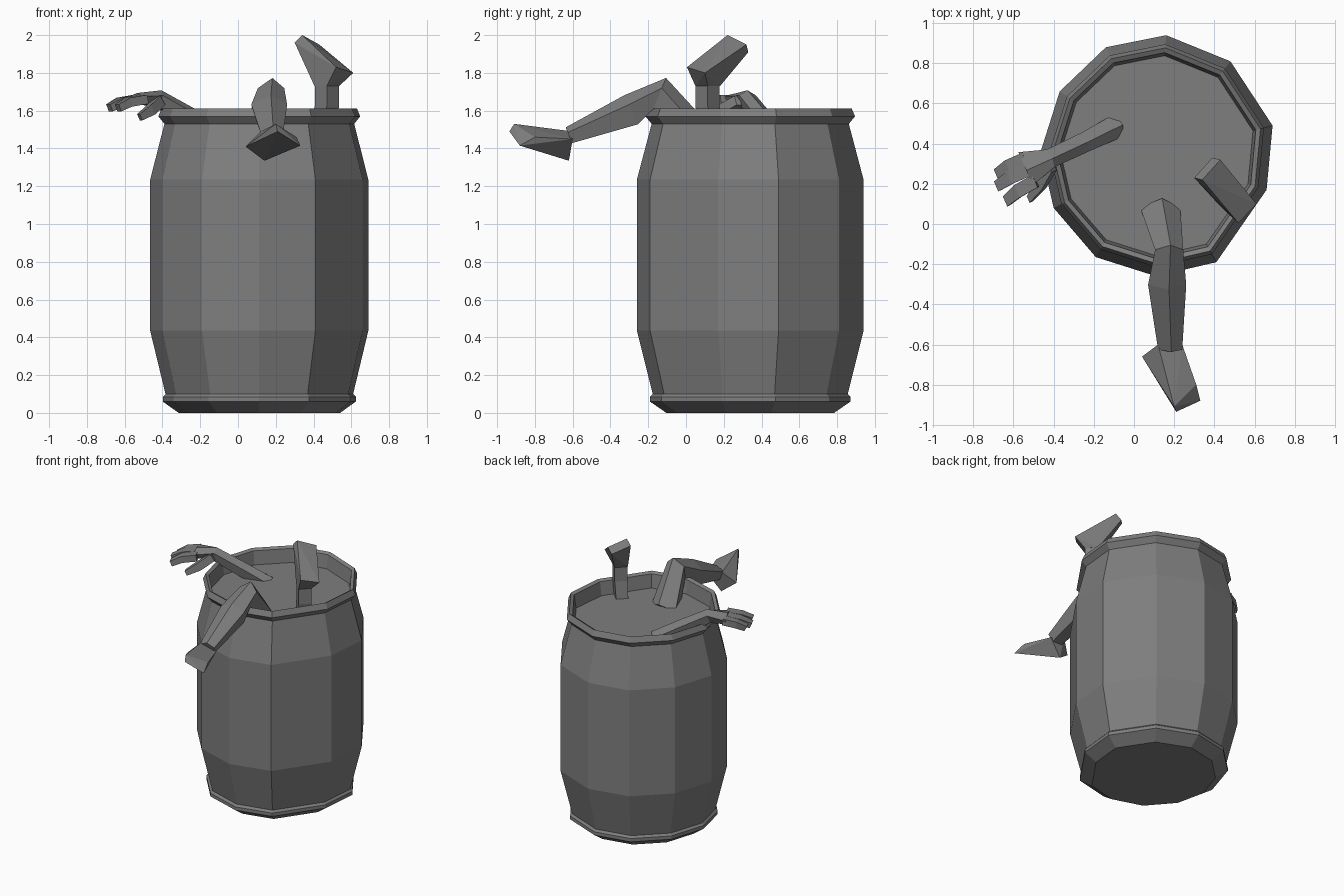
import bpy, bmesh
from mathutils import Vector

grey = bpy.data.materials.new("dark_grey")
grey.diffuse_color = (0.21, 0.21, 0.21, 1)


def make(name, bm):
    bmesh.ops.recalc_face_normals(bm, faces=bm.faces)
    mesh = bpy.data.meshes.new(name)
    bm.to_mesh(mesh)
    bm.free()
    mesh.materials.append(grey)
    obj = bpy.data.objects.new(name, mesh)
    bpy.context.collection.objects.link(obj)
    return obj


def skin(name, rings):
    """Bridge equal-sized point loops and cap both ends."""
    bm = bmesh.new()
    loops = [[bm.verts.new(p) for p in ring] for ring in rings]
    n = len(loops[0])
    for a, b in zip(loops, loops[1:]):
        for i in range(n):
            j = (i + 1) % n
            bm.faces.new((a[i], a[j], b[j], b[i]))
    bm.faces.new(loops[0])
    bm.faces.new(loops[-1])
    return make(name, bm)


BOX = ((-1, -1), (1, -1), (1, 1), (-1, 1))
RIDGED = ((-0.65, -1), (0.65, -1), (1, 0.35), (0.1, 1), (-1, 0.35))


def limb(name, side, path, section=BOX):
    """Faceted tube; path entries are (centre, half width, half height)."""
    side = Vector(side).normalized()
    pts = [Vector(p[0]) for p in path]
    rings = []
    for i, (_, w, h) in enumerate(path):
        t = pts[min(i + 1, len(pts) - 1)] - pts[max(i - 1, 0)]
        up = t.cross(side).normalized()
        rings.append([pts[i] + side * w * a + up * h * b for a, b in section])
    return skin(name, rings)


def hull(name, points):
    bm = bmesh.new()
    for p in points:
        bm.verts.new(p)
    res = bmesh.ops.convex_hull(bm, input=bm.verts)
    junk = [v for v in res["geom_interior"] if isinstance(v, bmesh.types.BMVert)]
    bmesh.ops.delete(bm, geom=junk, context='VERTS')
    return make(name, bm)


# Barrel: slightly irregular 11-sided outline swept through a profile
CX, CY = 0.115, 0.34
outline = [(0.16, 0.94), (0.48, 0.81), (0.69, 0.49), (0.66, 0.17), (0.41, -0.19),
           (0.11, -0.26), (-0.19, -0.165), (-0.40, 0.08), (-0.465, 0.36),
           (-0.37, 0.66), (-0.14, 0.88)]
profile = [(0.74, 0.0), (0.885, 0.06), (0.885, 0.085), (0.86, 0.10), (1.0, 0.435),
           (1.0, 1.235), (0.87, 1.53), (0.925, 1.57), (0.895, 1.612),
           (0.855, 1.60), (0.83, 1.50)]
skin("barrel", [[(CX + (x - CX) * s, CY + (y - CY) * s, z) for x, y in outline]
                for s, z in profile])

# Front leg hanging over the rim
limb("front_leg", (1, 0, 0), [
    ((0.13, 0.06, 1.46), 0.10, 0.09),
    ((0.175, -0.14, 1.69), 0.07, 0.09),
    ((0.165, -0.29, 1.605), 0.095, 0.085),
    ((0.18, -0.62, 1.47), 0.06, 0.045)], RIDGED)
hull("front_foot", [
    (0.04, -0.66, 1.41), (0.14, -0.62, 1.335), (0.33, -0.88, 1.415), (0.21, -0.935, 1.49),
    (0.20, -0.91, 1.53), (0.31, -0.80, 1.46),
    (0.12, -0.60, 1.49), (0.24, -0.60, 1.45)])

# Upright leg with its sole to the sky
limb("upright_leg", (0.7, 0.7, 0), [
    ((0.45, 0.13, 1.49), 0.042, 0.042),
    ((0.47, 0.115, 1.62), 0.045, 0.045),
    ((0.47, 0.115, 1.74), 0.045, 0.045)])
hull("upright_foot", [
    (0.34, 0.22, 2.0), (0.43, 0.32, 1.95), (0.61, 0.10, 1.80), (0.52, 0.005, 1.83),
    (0.30, 0.23, 1.96), (0.39, 0.33, 1.91),
    (0.405, 0.115, 1.73), (0.47, 0.18, 1.73), (0.535, 0.115, 1.73), (0.47, 0.05, 1.73)])

# Arm, palm, fingers and thumb
across = (0.4, -0.92, 0)
limb("arm", across, [
    ((-0.08, 0.49, 1.465), 0.06, 0.05),
    ((-0.25, 0.405, 1.565), 0.05, 0.05),
    ((-0.42, 0.325, 1.665), 0.048, 0.045),
    ((-0.54, 0.275, 1.665), 0.09, 0.028)], RIDGED)
fingers = [((-0.57, 0.325), (-0.68, 0.25)),
           ((-0.55, 0.275), (-0.68, 0.19)),
           ((-0.52, 0.215), (-0.635, 0.115))]
for i, ((x0, y0), (x1, y1)) in enumerate(fingers):
    limb(f"finger_{i + 1}", across, [
        ((x0 + 0.03, y0, 1.66), 0.034, 0.024),
        (((x0 + x1) / 2, (y0 + y1) / 2, 1.645), 0.034, 0.024),
        ((x1, y1, 1.615), 0.027, 0.02)])
limb("thumb", across, [
    ((-0.41, 0.29, 1.655), 0.03, 0.028),
    ((-0.46, 0.20, 1.605), 0.028, 0.028),
    ((-0.52, 0.125, 1.565), 0.018, 0.018)])
